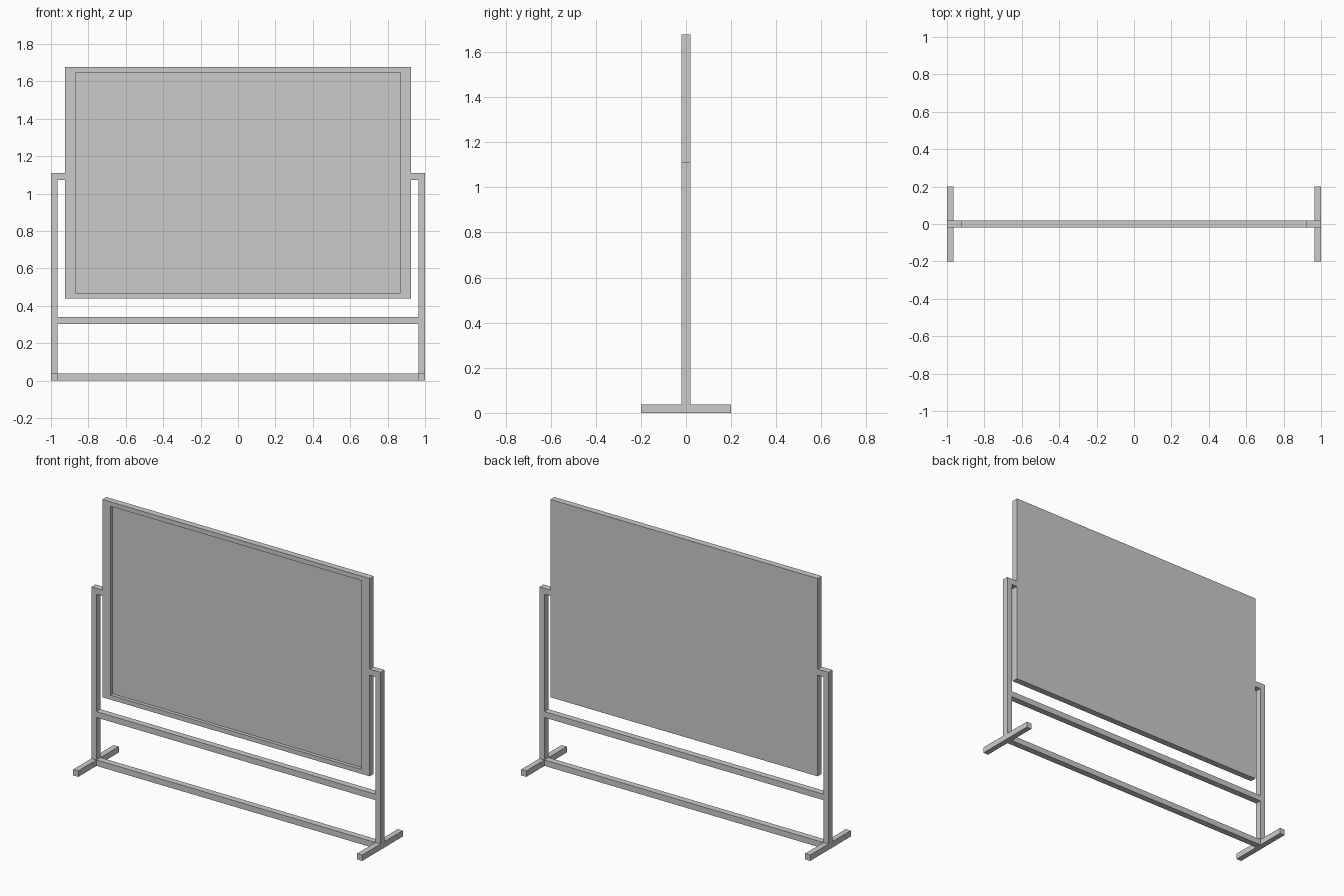
import bpy, bmesh
from mathutils import Vector

if "Cube" in bpy.data.objects:
    bpy.data.objects.remove(bpy.data.objects["Cube"])


def box_mesh(bm, lo, hi):
    """Add an axis-aligned box between two corners."""
    lo, hi = Vector(lo), Vector(hi)
    verts = bmesh.ops.create_cube(bm, size=1)["verts"]
    bmesh.ops.scale(bm, vec=hi - lo, verts=verts)
    bmesh.ops.translate(bm, vec=(lo + hi) / 2, verts=verts)


def finish(name, bm):
    mesh = bpy.data.meshes.new(name)
    bm.to_mesh(mesh)
    bm.free()
    obj = bpy.data.objects.new(name, mesh)
    bpy.context.collection.objects.link(obj)
    return obj


def box(name, lo, hi, mirror=False):
    bm = bmesh.new()
    box_mesh(bm, lo, hi)
    obj = finish(name, bm)
    if mirror:
        obj.modifiers.new("mirror_x", 'MIRROR').use_axis[0] = True
    return obj


T = 0.02            # half depth of the tubes and board
X_IN, X_OUT = 0.965, 1.0
FOOT_H = 0.037

# Side stands: foot, upright and pivot arm, mirrored across x
box("foot", (X_IN, -0.2, 0), (X_OUT, 0.2, FOOT_H), True)
box("upright", (X_IN, -T, FOOT_H), (X_OUT, T, 1.11), True)
box("pivot_arm", (0.925, -T, 1.073), (X_IN, T, 1.11), True)

# Rails joining the stands
box("bottom_rail", (-X_IN, -T, 0), (X_IN, T, FOOT_H))
box("middle_rail", (-X_IN, -T, 0.302), (X_IN, T, 0.339))

# Board: raised frame around a recessed writing surface, flat back
bm = bmesh.new()
box_mesh(bm, (-0.925, -T, 0.44), (0.925, T, 1.677))
bm.normal_update()
front = min(bm.faces, key=lambda f: f.calc_center_median().y)
bmesh.ops.inset_region(bm, faces=[front], thickness=0.04)
for v in front.verts:                     # wider frame at the sides
    v.co.x = 0.868 if v.co.x > 0 else -0.868
panel = bmesh.ops.extrude_discrete_faces(bm, faces=[front])["faces"][0]
bmesh.ops.translate(bm, vec=(0, 0.022, 0), verts=panel.verts)
bmesh.ops.recalc_face_normals(bm, faces=bm.faces)
finish("board", bm)
